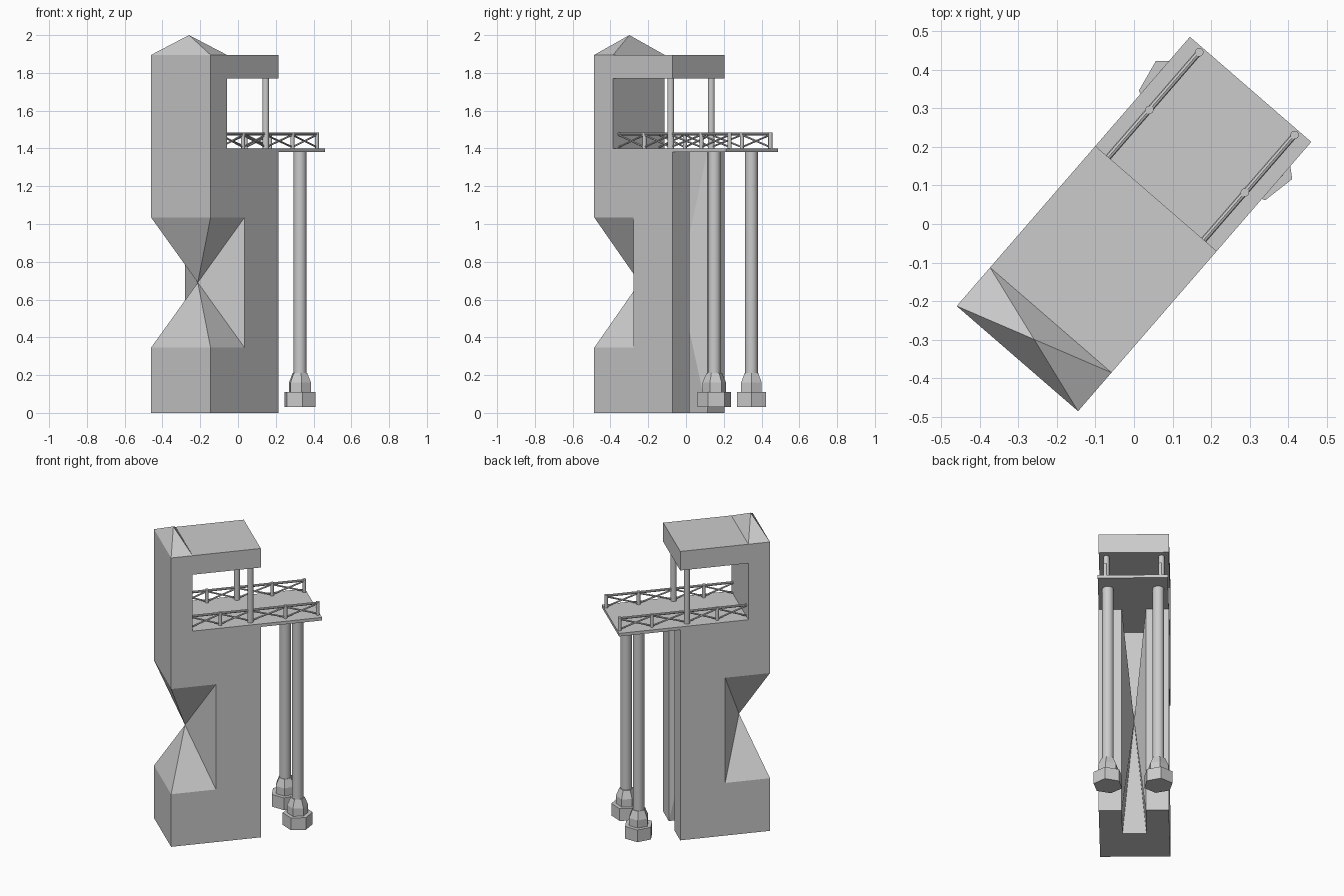
import bpy, bmesh, math
from mathutils import Matrix, Vector

if "Cube" in bpy.data.objects:
    bpy.data.objects.remove(bpy.data.objects["Cube"])

TURN = Matrix.Rotation(math.radians(49.1), 4, 'Z')   # whole model is turned in plan
W = 0.2085                                           # half width
FRONT, WALL, MID, BACK, END = -0.4625, -0.33, -0.1875, 0.0875, 0.4625


def finish(name, bm, smooth=False):
    bmesh.ops.recalc_face_normals(bm, faces=bm.faces)
    bm.transform(TURN)
    me = bpy.data.meshes.new(name)
    bm.to_mesh(me)
    bm.free()
    ob = bpy.data.objects.new(name, me)
    bpy.context.collection.objects.link(ob)
    if smooth:
        bpy.ops.object.select_all(action='DESELECT')
        ob.select_set(True)
        bpy.context.view_layer.objects.active = ob
        bpy.ops.object.shade_smooth_by_angle(angle=math.radians(35))
    return ob


def rod(bm, a, b, r1, r2=None, sides=8, spin=0.0):
    """Closed rod or tapered prism between two points."""
    a, b = Vector(a), Vector(b)
    d = b - a
    m = (Matrix.Translation((a + b) / 2)
         @ Vector((0, 0, 1)).rotation_difference(d).to_matrix().to_4x4()
         @ Matrix.Rotation(spin, 4, 'Z'))
    bmesh.ops.create_cone(bm, cap_ends=True, segments=sides, radius1=r1,
                          radius2=r1 if r2 is None else r2, depth=d.length, matrix=m)


def poke(bm, rings, apex):
    """Pull the given quads to one apex; edges shared by two quads vanish inside."""
    edges = [(r[i], r[(i + 1) % 4]) for r in rings for i in range(4)]
    for a, b in edges:
        if (b, a) not in edges:
            bm.faces.new((a, b, apex))


# Tower: side profile with roof slab, front hourglass notch and rear slot
bm = bmesh.new()
H = 1.38
profile = [(FRONT, 0), (BACK, 0), (BACK, H), (WALL, H), (WALL, 1.77), (BACK, 1.77),
           (BACK, 1.895), (WALL, 1.895), (FRONT, 1.895), (FRONT, 1.035),
           (MID, 1.035), (MID, 0.345), (FRONT, 0.345)]
L = [bm.verts.new((x, W, z)) for x, z in profile]
R = [bm.verts.new((x, -W, z)) for x, z in profile]
bm.faces.new(L)
bm.faces.new(R)
notch = bm.verts.new(((FRONT + MID) / 2, 0, 0.69))
peak = bm.verts.new(((FRONT + WALL) / 2, 0, 2.0))
n = len(profile)
rings = [(L[i], L[(i + 1) % n], R[(i + 1) % n], R[i]) for i in range(n)]
poke(bm, rings[9:12], notch)
poke(bm, rings[7:8], peak)
for i in (3, 4, 5, 6, 8, 12):
    bm.faces.new(rings[i])

# Rear slot whose inner walls pinch together at the middle
M = 0.0715
slot = {(x, s, z): bm.verts.new((x, s * M, z))
        for x in (MID, BACK) for s in (1, -1) for z in (0, H)}
pinch = bm.verts.new(((MID + BACK) / 2, 0, H / 2))
path = [(BACK, 1), (MID, 1), (MID, -1), (BACK, -1)]
poke(bm, [(slot[*p, 0], slot[*q, 0], slot[*q, H], slot[*p, H])
          for p, q in zip(path, path[1:])], pinch)
for s, side in ((1, L), (-1, R)):
    bm.faces.new((side[1], side[2], slot[BACK, s, H], slot[BACK, s, 0]))
for z, f, b in ((0, 0, 1), (H, 3, 2)):
    bm.faces.new((L[f], L[b], slot[BACK, 1, z], slot[MID, 1, z],
                  slot[MID, -1, z], slot[BACK, -1, z], R[b], R[f]))
finish("tower", bm)

# Deck slab
bm = bmesh.new()
bmesh.ops.create_cube(bm, size=1, matrix=Matrix.Translation(((WALL + END) / 2, 0, 1.39))
                      @ Matrix.Diagonal((END - WALL, 2 * W, 0.02, 1)))
finish("deck", bm)

for s, side in ((1, "left"), (-1, "right")):
    # Support column
    cx, cy = 0.328, s * 0.15
    bm = bmesh.new()
    rod(bm, (cx, cy, 0.2), (cx, cy, 1.38), 0.034, sides=24)
    finish(side + "_column", bm, True)

    # Hexagonal footing with tapered collar
    bm = bmesh.new()
    spin = s * math.radians(11) + math.pi
    for z1, z2, r1, r2 in ((0.03, 0.11, 0.089, 0.089), (0.11, 0.16, 0.063, 0.063),
                           (0.16, 0.21, 0.063, 0.042)):
        rod(bm, (cx, cy, z1), (cx, cy, z2), r1, r2, 6, spin + math.pi / 2)
    finish(side + "_footing", bm)

    # Roof post
    y = s * 0.164
    bm = bmesh.new()
    rod(bm, (0.035, y, 1.4), (0.035, y, 1.77), 0.018, sides=20)
    finish(side + "_roof_post", bm, True)

    # Railing with crossed braces
    bm = bmesh.new()
    stops = [WALL, -0.15, 0.035, 0.25, 0.448]
    rod(bm, (WALL, y, 1.477), (0.455, y, 1.477), 0.008)
    for x in (-0.15, 0.25, 0.448):
        rod(bm, (x, y, 1.4), (x, y, 1.485), 0.011, sides=12)
    for a, b in zip(stops, stops[1:]):
        rod(bm, (a, y, 1.407), (b, y, 1.472), 0.005, sides=6)
        rod(bm, (a, y, 1.472), (b, y, 1.407), 0.005, sides=6)
    finish(side + "_railing", bm, True)
